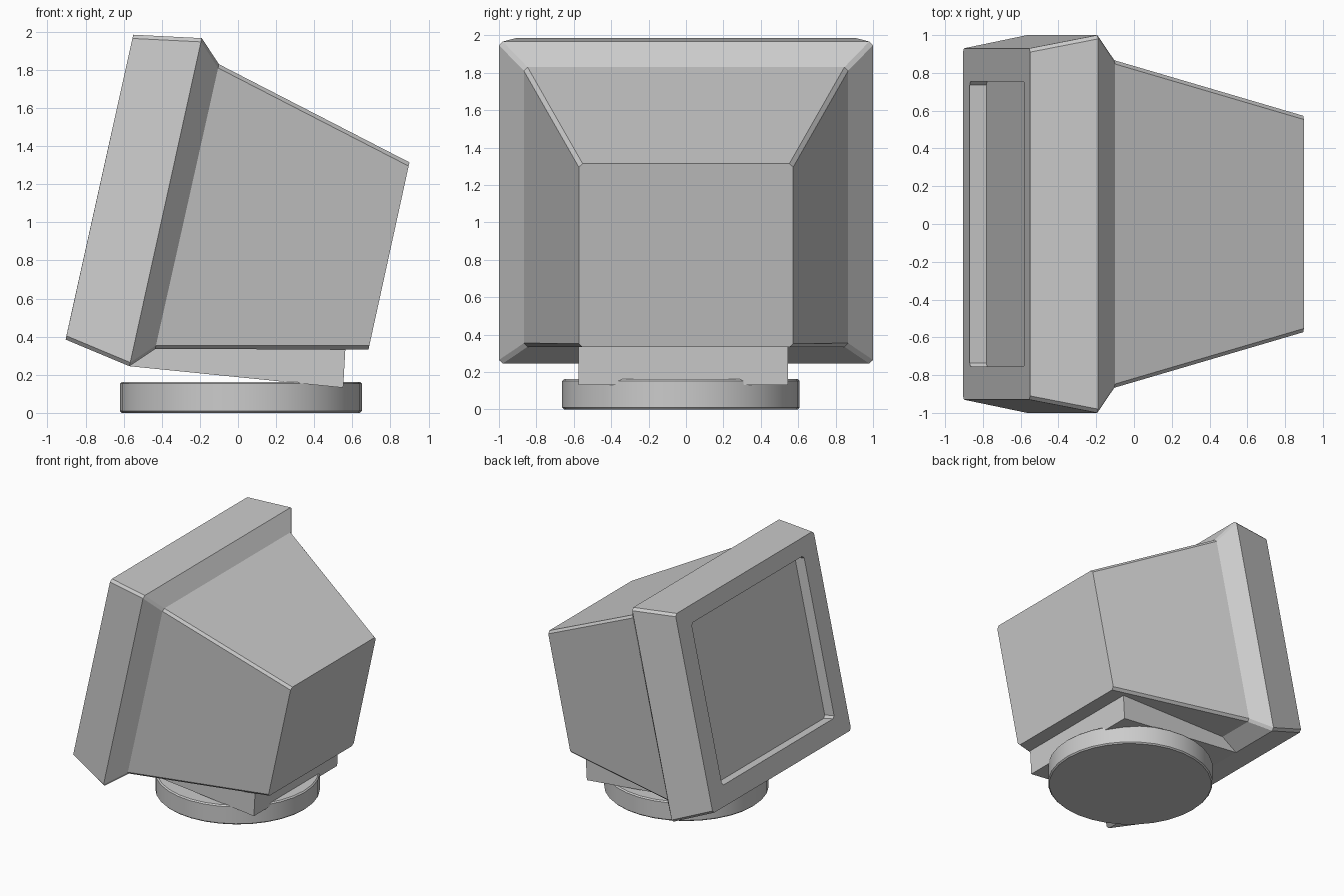
import bpy, bmesh
from mathutils import Vector

if "Cube" in bpy.data.objects:
    bpy.data.objects.remove(bpy.data.objects["Cube"])


def make_object(name, bm):
    bmesh.ops.recalc_face_normals(bm, faces=bm.faces)
    mesh = bpy.data.meshes.new(name)
    bm.to_mesh(mesh)
    bm.free()
    obj = bpy.data.objects.new(name, mesh)
    bpy.context.collection.objects.link(obj)
    return obj


def ring(bm, bottom, top, w, c=0.02):
    """Tilted rectangle with clipped corners, from (x, z) bottom to top."""
    b = Vector((bottom[0], 0, bottom[1]))
    t = Vector((top[0], 0, top[1]))
    h = (t - b).length
    up = (t - b) / h
    outline = [(-w + c, 0), (w - c, 0), (w, c), (w, h - c),
               (w - c, h), (-w + c, h), (-w, h - c), (-w, c)]
    return [bm.verts.new(b + up * v + Vector((0, y, 0))) for y, v in outline]


# Monitor case: lofted from recessed screen, over the bezel, to the rear
sections = [
    ((-0.782, 0.525), (-0.492, 1.83), 0.755),   # screen
    ((-0.87, 0.545), (-0.58, 1.85), 0.755),     # recess opening
    ((-0.905, 0.385), (-0.55, 1.985), 0.93),    # bezel front
    ((-0.57, 0.245), (-0.19, 1.967), 1.0),      # bezel back
    ((-0.435, 0.335), (-0.10, 1.83), 0.867),    # body start
    ((0.685, 0.333), (0.90, 1.315), 0.573),     # body rear
]
bm = bmesh.new()
rings = [ring(bm, *s) for s in sections]
for a, b in zip(rings, rings[1:]):
    for i in range(8):
        j = (i + 1) % 8
        bm.faces.new((a[i], a[j], b[j], b[i]))
bm.faces.new(rings[0])
bm.faces.new(rings[-1])
make_object("monitor_case", bm)

# Tilt block: wedge profile in x/z, extruded along y
profile = [(-0.57, 0.245), (0.552, 0.132), (0.565, 0.36), (-0.45, 0.36)]
bm = bmesh.new()
face = bm.faces.new([bm.verts.new((x, -0.575, z)) for x, z in profile])
ext = bmesh.ops.extrude_face_region(bm, geom=[face])
bmesh.ops.translate(bm, vec=(0, 1.12, 0),
                    verts=[v for v in ext["geom"] if isinstance(v, bmesh.types.BMVert)])
make_object("tilt_block", bm)

# Round base with slightly bevelled rims
bpy.ops.mesh.primitive_cylinder_add(vertices=32, radius=0.635, depth=0.163,
                                    location=(0.015, -0.027, 0.0815))
base = bpy.context.object
base.name = "round_base"
bevel = base.modifiers.new("rim", "BEVEL")
bevel.width = 0.01
bevel.segments = 1
bevel.limit_method = "ANGLE"
bpy.ops.object.shade_smooth_by_angle()
